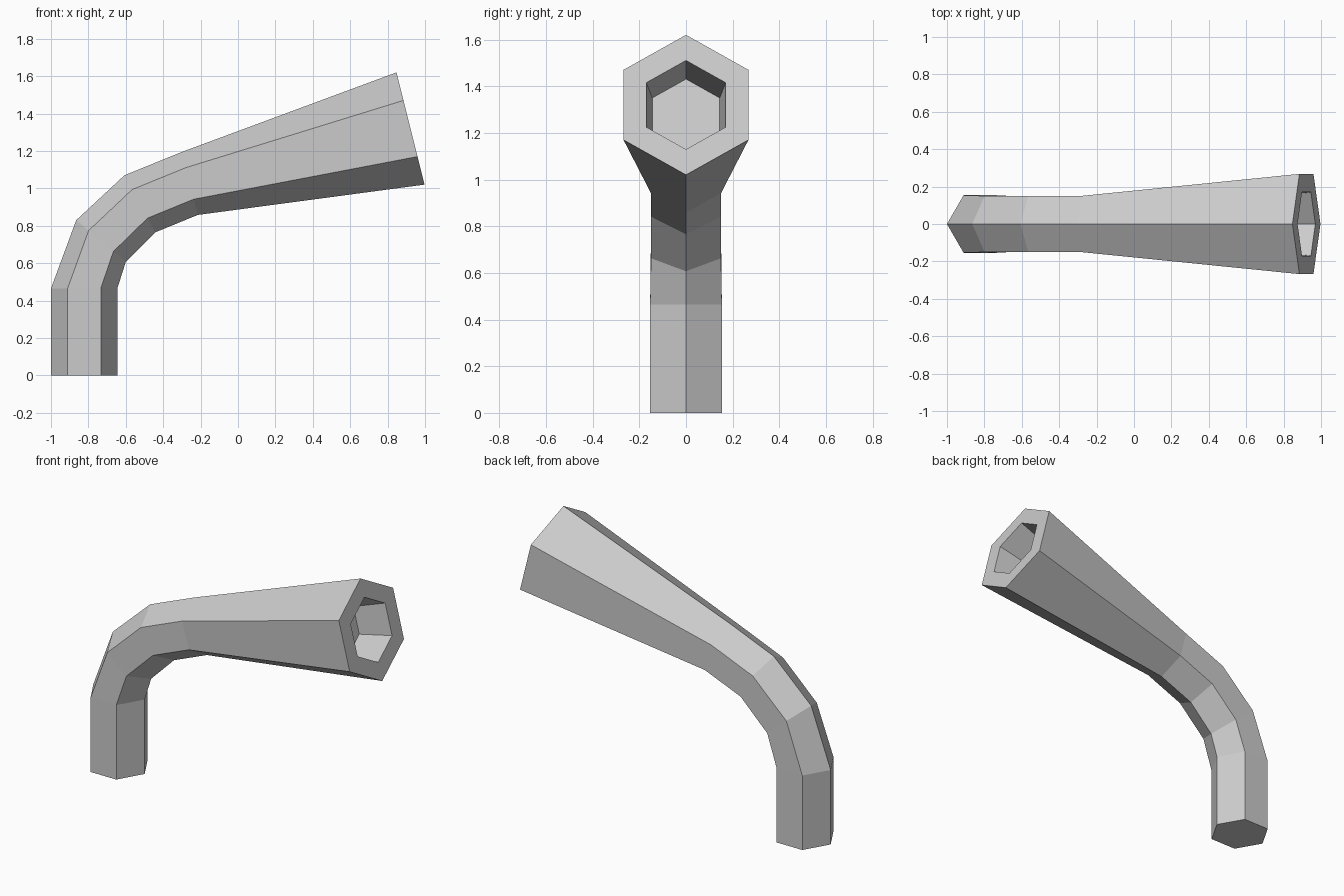
import bpy, bmesh, math
from mathutils import Vector

if "Cube" in bpy.data.objects:
    bpy.data.objects.remove(bpy.data.objects["Cube"])

SIDES = 6

# Hexagon sections along the bend: (outer x, z), (inner x, z)
SECTIONS = [
    ((-1.00, 0.00), (-0.645, 0.00)),
    ((-1.00, 0.465), (-0.645, 0.465)),
    ((-0.865, 0.83), (-0.60, 0.607)),
    ((-0.607, 1.07), (-0.442, 0.765)),
    ((-0.30, 1.195), (-0.215, 0.858)),
    ((0.847, 1.62), (0.997, 1.02)),
]


def add_ring(bm, centre, up):
    """Hexagon with one corner along 'up', flat sides facing +-y."""
    side = Vector((0, up.length, 0))
    return [bm.verts.new(centre + up * math.cos(a) + side * math.sin(a))
            for a in (2 * math.pi * i / SIDES for i in range(SIDES))]


bm = bmesh.new()
rings = []
for (ox, oz), (ix, iz) in SECTIONS:
    outer, inner = Vector((ox, 0, oz)), Vector((ix, 0, iz))
    centre, up = (outer + inner) / 2, (outer - inner) / 2
    rings.append(add_ring(bm, centre, up))

# Rim and tapered socket at the flared mouth
axis = Vector((up.z, 0, -up.x)).normalized()
rings.append(add_ring(bm, centre, up * 0.635))
rings.append(add_ring(bm, centre - axis * 0.212, up * 0.54))

# Skin the rings and close both ends
for a, b in zip(rings, rings[1:]):
    for i in range(SIDES):
        j = (i + 1) % SIDES
        bm.faces.new((a[i], a[j], b[j], b[i]))
bm.faces.new(rings[0])
bm.faces.new(rings[-1])
bmesh.ops.recalc_face_normals(bm, faces=bm.faces)

mesh = bpy.data.meshes.new("bent_hex_pipe")
bm.to_mesh(mesh)
bm.free()

grey = bpy.data.materials.new("light grey")
grey.diffuse_color = (0.6, 0.6, 0.6, 1)
grey.use_nodes = True
grey.node_tree.nodes["Principled BSDF"].inputs["Base Color"].default_value = grey.diffuse_color
mesh.materials.append(grey)
bpy.context.collection.objects.link(bpy.data.objects.new("bent_hex_pipe", mesh))
